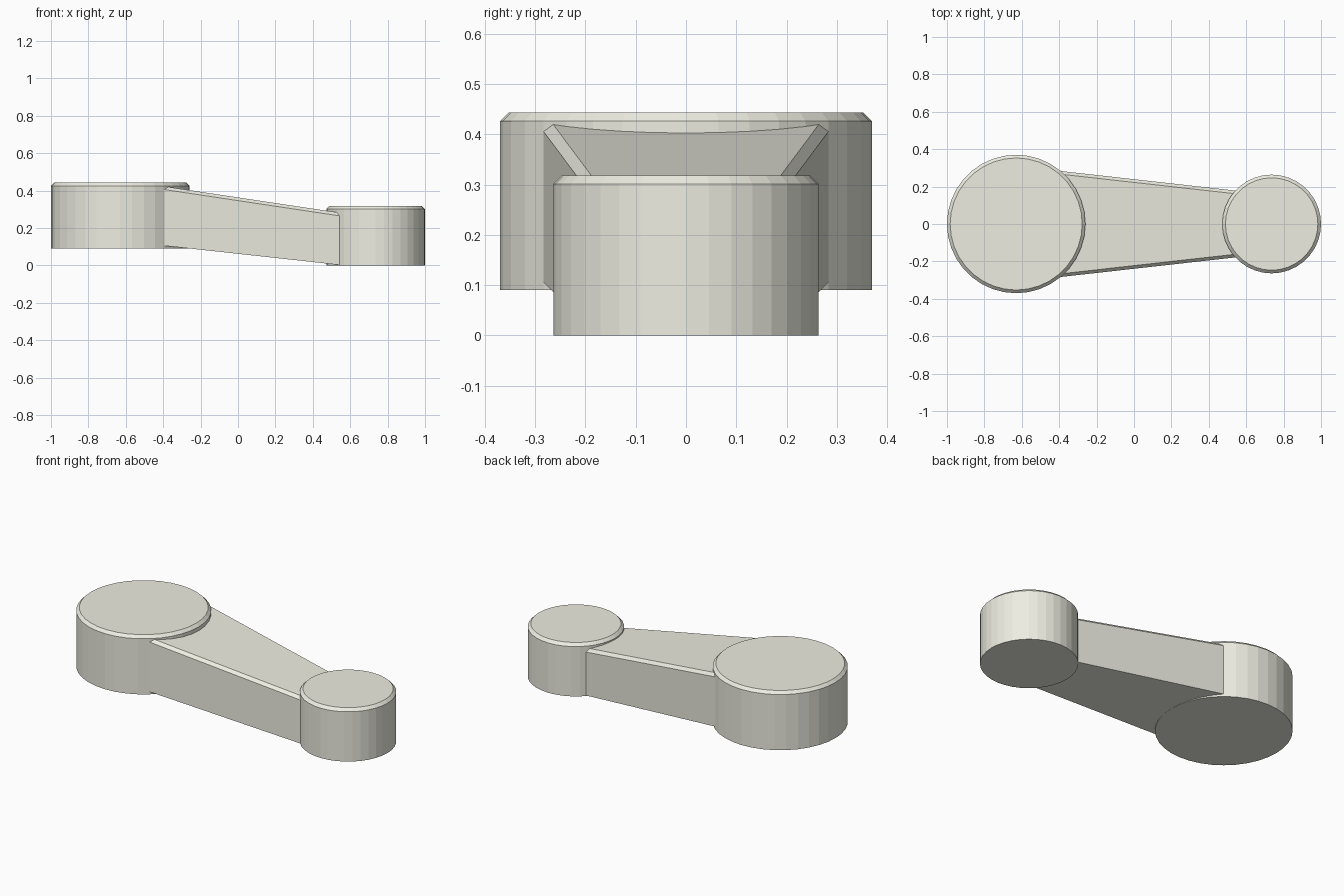
import bpy, bmesh
from math import sin, cos, tau

if "Cube" in bpy.data.objects:
    bpy.data.objects.remove(bpy.data.objects["Cube"])

SIDES = 36

cream = bpy.data.materials.new("cream")
cream.diffuse_color = (0.85, 0.85, 0.76, 1)
cream.use_nodes = True
cream.node_tree.nodes["Principled BSDF"].inputs["Base Color"].default_value = cream.diffuse_color


def loft(name, rings):
    """Closed flat-shaded solid through rings of equal point count, capped at both ends."""
    bm = bmesh.new()
    loops = [[bm.verts.new(p) for p in ring] for ring in rings]
    n = len(loops[0])
    for a, b in zip(loops, loops[1:]):
        for i in range(n):
            j = (i + 1) % n
            bm.faces.new((a[i], a[j], b[j], b[i]))
    bm.faces.new(loops[0][::-1])
    bm.faces.new(loops[-1])
    bmesh.ops.recalc_face_normals(bm, faces=bm.faces)
    mesh = bpy.data.meshes.new(name)
    bm.to_mesh(mesh)
    bm.free()
    mesh.materials.append(cream)
    obj = bpy.data.objects.new(name, mesh)
    bpy.context.collection.objects.link(obj)
    return obj


def hub(name, x, r, z0, z1, c=0.017):
    profile = [(r, z0), (r, z1 - c), (r - c, z1)]
    return loft(name, [[(x + q * cos(tau * i / SIDES), q * sin(tau * i / SIDES), z)
                        for i in range(SIDES)] for q, z in profile])


def arm_section(x, c=0.017):
    # Half width, underside and top all taper linearly along the arm
    t = (x + 0.39) / 0.92
    w = 0.283 - 0.103 * t
    lo = 0.105 - 0.101 * t
    hi = 0.422 - 0.138 * t
    return [(x, y, z) for y, z in ((-w, lo), (w, lo), (w, hi - c),
                                   (w - c, hi), (c - w, hi), (-w, hi - c))]


# Round hubs with chamfered top rims
hub("large_hub", -0.63, 0.37, 0.09, 0.443)
hub("small_hub", 0.736, 0.264, 0.0, 0.318)

# Tapered sloping arm with chamfered upper edges, ends buried in the hubs
loft("connecting_arm", [arm_section(-0.43), arm_section(0.56)])
